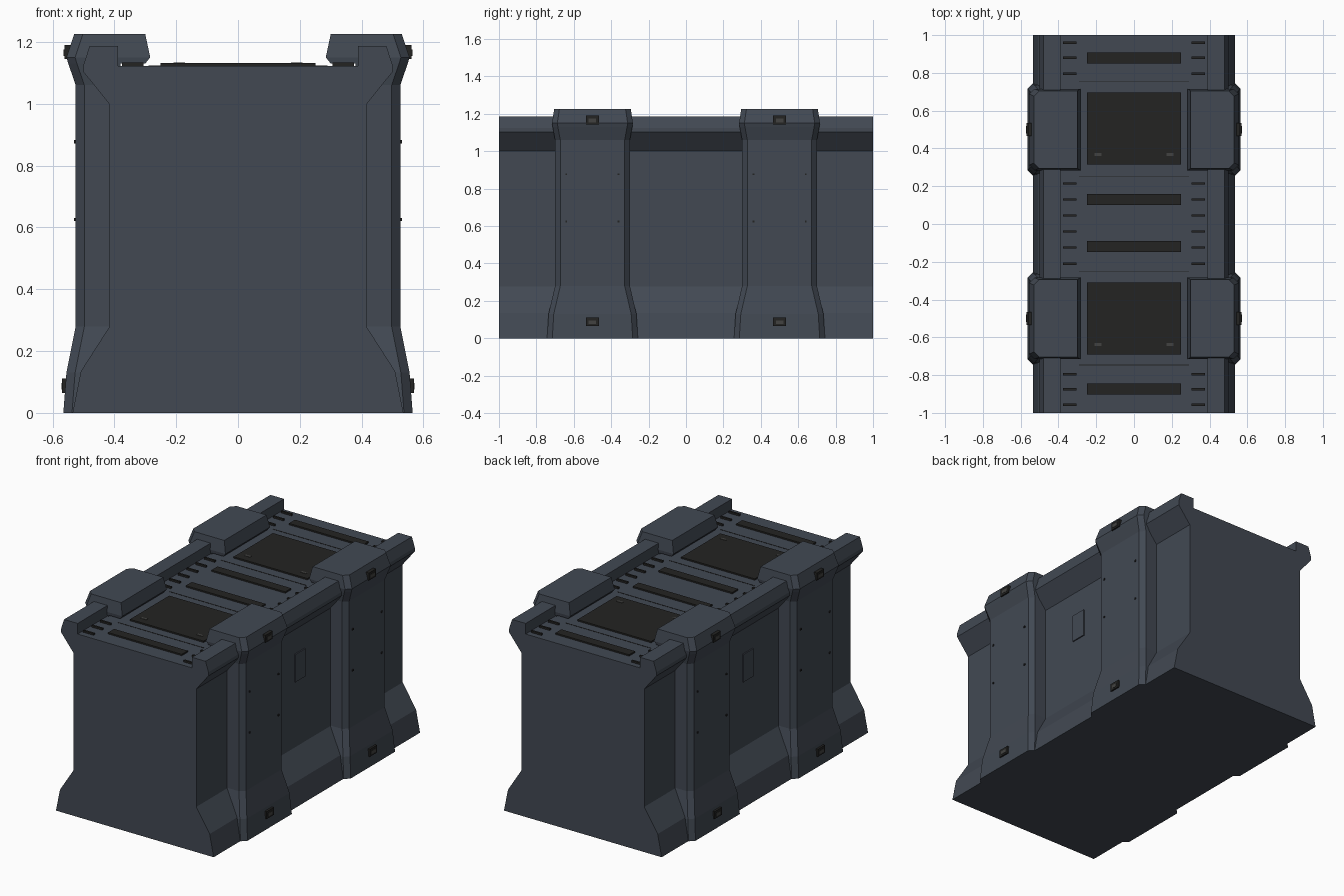
import bpy, bmesh

if "Cube" in bpy.data.objects:
    bpy.data.objects.remove(bpy.data.objects["Cube"])


def material(name, rgb):
    m = bpy.data.materials.new(name)
    m.diffuse_color = (*rgb, 1.0)
    m.use_nodes = True
    m.node_tree.nodes["Principled BSDF"].inputs["Base Color"].default_value = m.diffuse_color
    return m


STEEL = material("slate steel", (0.054, 0.066, 0.086))
DARK = material("dark panel", (0.017, 0.017, 0.016))
GREY = material("latch grey", (0.055, 0.055, 0.052))


def finish(name, bm, mat):
    bmesh.ops.recalc_face_normals(bm, faces=bm.faces)
    me = bpy.data.meshes.new(name)
    bm.to_mesh(me)
    bm.free()
    me.materials.append(mat)
    ob = bpy.data.objects.new(name, me)
    bpy.context.collection.objects.link(ob)
    return ob


def loft(name, rings, mat):
    """Skin closed rings of equal point count and cap both ends."""
    bm = bmesh.new()
    vs = [[bm.verts.new(p) for p in r] for r in rings]
    n = len(vs[0])
    for a, b in zip(vs, vs[1:]):
        for i in range(n):
            j = (i + 1) % n
            bm.faces.new((a[i], a[j], b[j], b[i]))
    bm.faces.new(vs[0][::-1])
    bm.faces.new(vs[-1])
    return finish(name, bm, mat)


def box(name, x0, x1, y0, y1, z0, z1, mat):
    return loft(name, [[(x0, y0, z), (x1, y0, z), (x1, y1, z), (x0, y1, z)]
                       for z in (z0, z1)], mat)


def side_box(name, s, x0, x1, y0, y1, z0, z1, mat):
    return box(name, min(s * x0, s * x1), max(s * x0, s * x1), y0, y1, z0, z1, mat)


def rib_ring(s, z, xin, xo, w, cy, c=0.028):
    pts = [(xin, -w), (xo - c, -w), (xo, c - w), (xo, w - c), (xo - c, w), (xin, w)]
    return [(s * x, cy + y, z) for x, y in pts]


# main body: waisted section with two top rails, extruded along y
half = [(0.535, 0), (0.508, 0.135), (0.417, 0.277), (0.417, 1.0), (0.50, 1.103),
        (0.50, 1.125), (0.48, 1.187), (0.388, 1.187), (0.388, 1.122)]
section = half + [(-x, z) for x, z in reversed(half)]
loft("body", [[(x, y, z) for x, z in section] for y in (-1, 1)], STEEL)

rib_levels = [(0, .38, .565, .243), (.13, .38, .555, .235), (.28, .38, .525, .20),
              (1.06, .38, .525, .20), (1.13, .38, .549, .213)]
cap_levels = [(1.13, .30, .549, .213), (1.15, .284, .555, .216), (1.225, .30, .53, .205)]

for s in (1, -1):
    side = "right" if s > 0 else "left"
    for cy in (-0.5, 0.5):
        # side ribs and their overhanging top caps
        loft(f"{side}_rib", [rib_ring(s, *l, cy) for l in rib_levels], STEEL)
        loft(f"{side}_rib_cap", [rib_ring(s, *l, cy) for l in cap_levels], STEEL)
        # latches near the top and the foot of each rib
        for x, z in ((0.562, 1.167), (0.569, 0.088)):
            side_box(f"{side}_latch", s, x - .035, x, cy - .034, cy + .034, z - .023, z + .023, DARK)
            side_box(f"{side}_latch_plate", s, x - .01, x + .002, cy - .02, cy + .02,
                     z - .012, z + .008, GREY)
        # rivets
        for dy in (-0.14, 0.14):
            for z in (0.625, 0.877):
                side_box(f"{side}_rivet", s, .52, .53, cy + dy - .005, cy + dy + .005,
                         z - .005, z + .005, DARK)
    # thin raised plate on the side wall
    side_box(f"{side}_wall_plate", s, .41, .424, -.05, .05, .68, .85, STEEL)
    # small bars along the deck edge
    for y in (-.957, -.875, -.795, -.21, -.125, -.04, .045, .13, .215, .795, .88, .96):
        side_box(f"{side}_deck_bar", s, .305, .376, y - .006, y + .006, 1.115, 1.133, DARK)

# dark deck hatches with hinge marks
for cy in (-0.5, 0.505):
    box("deck_hatch", -.25, .25, cy - .19, cy + .19, 1.115, 1.131, DARK)
    for x in (-.19, .19):
        box("hatch_hinge", x - .019, x + .019, cy - .145, cy - .13, 1.125, 1.133, GREY)
# long deck vents
for cy in (-.873, -.12, .13, .88):
    box("deck_vent", -.25, .25, cy - .029, cy + .029, 1.115, 1.131, DARK)
# seams between deck sections
for cy in (-.747, -.25, .253, .753):
    box("deck_seam", -.29, .29, cy - .002, cy + .002, 1.115, 1.1235, DARK)
